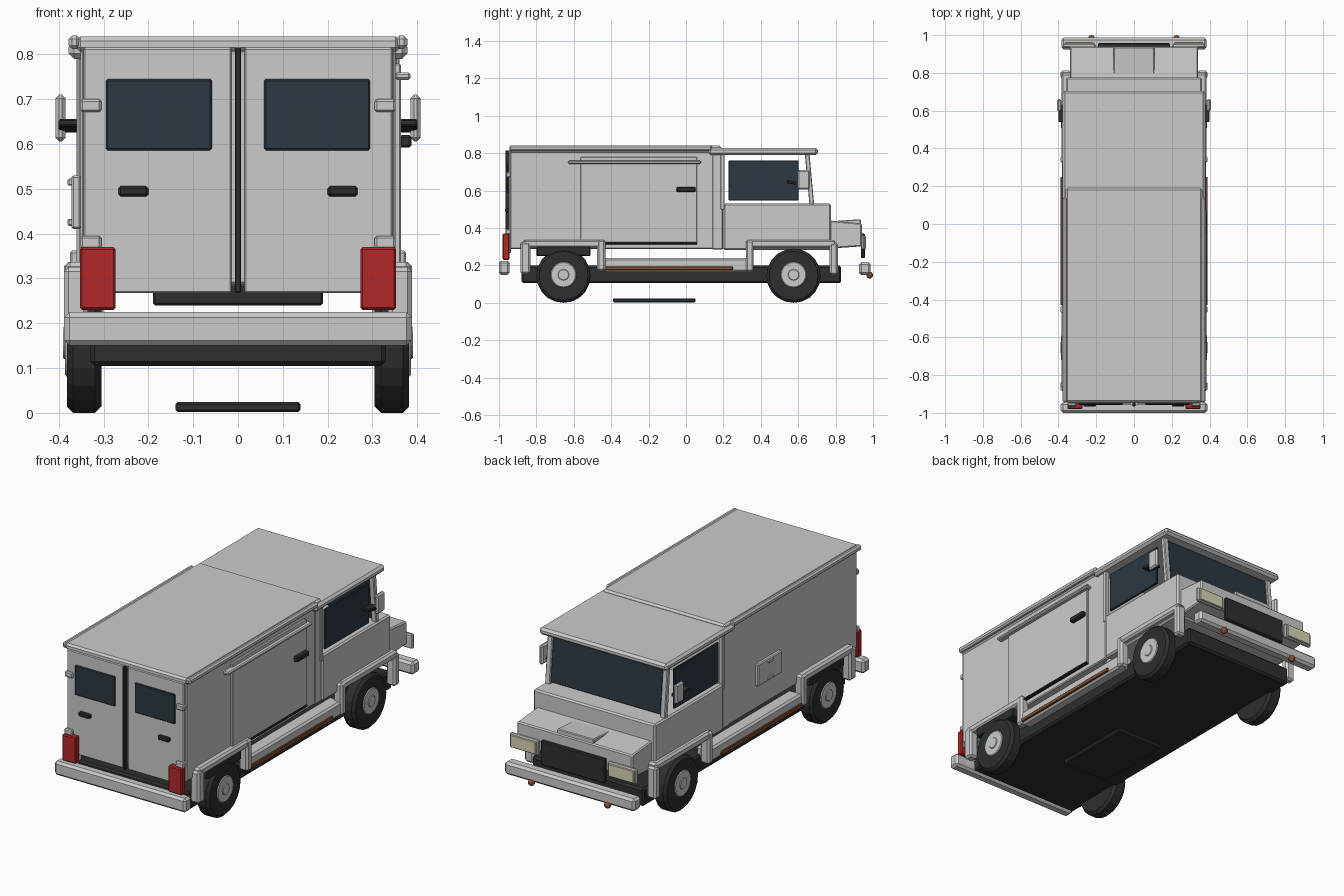
import bpy, bmesh, math
from mathutils import Matrix

if "Cube" in bpy.data.objects:
    bpy.data.objects.remove(bpy.data.objects["Cube"])


def mat(name, rgb):
    m = bpy.data.materials.new(name)
    m.diffuse_color = (*rgb, 1)
    m.use_nodes = True
    m.node_tree.nodes["Principled BSDF"].inputs["Base Color"].default_value = m.diffuse_color
    return m


BLACK = mat("black_rubber", (0.025, 0.028, 0.03))
GLASS = mat("dark_glass", (0.025, 0.04, 0.055))
RED = mat("red_lens", (0.45, 0.02, 0.02))
ORANGE = mat("orange_marker", (0.25, 0.08, 0.03))
CREAM = mat("headlight_lens", (0.7, 0.67, 0.48))


def finish(name, bm, m=None, bevel=0.006):
    bmesh.ops.recalc_face_normals(bm, faces=bm.faces)
    me = bpy.data.meshes.new(name)
    bm.to_mesh(me)
    bm.free()
    ob = bpy.data.objects.new(name, me)
    bpy.context.collection.objects.link(ob)
    if m:
        me.materials.append(m)
    if bevel:
        b = ob.modifiers.new("bevel", 'BEVEL')
        b.width, b.segments = bevel, 1
    return ob


def box(name, x, y, z, m=None, bevel=0.005):
    """Box from (min, max) ranges."""
    bm = bmesh.new()
    bmesh.ops.create_cube(bm, size=1)
    for v in bm.verts:
        v.co = [r[0] if c < 0 else r[1] for c, r in zip(v.co, (x, y, z))]
    return finish(name, bm, m, bevel)


def pair(name, x, y, z, m=None, bevel=0.005):
    """The same box on both sides of the van."""
    box(name + "_right", x, y, z, m, bevel)
    box(name + "_left", (-x[1], -x[0]), y, z, m, bevel)


def prism(name, profile, x, m=None, bevel=0.005):
    """Side profile of (y, z) points extruded across x."""
    bm = bmesh.new()
    f = bm.faces.new([bm.verts.new((x[0], y, z)) for y, z in profile])
    new = bmesh.ops.extrude_face_region(bm, geom=[f])["geom"]
    for v in new:
        if isinstance(v, bmesh.types.BMVert):
            v.co.x = x[1]
    return finish(name, bm, m, bevel)


def disc(name, x, y, z, r, m=None, bevel=0.005, sides=20):
    """Cylinder lying along x."""
    bm = bmesh.new()
    mtx = Matrix.Translation(((x[0] + x[1]) / 2, y, z)) @ Matrix.Rotation(math.pi / 2, 4, 'Y')
    bmesh.ops.create_cone(bm, cap_ends=True, segments=sides, radius1=r, radius2=r,
                          depth=abs(x[1] - x[0]), matrix=mtx)
    return finish(name, bm, m, bevel)


# cargo body, chassis and roofs
box("cargo_body", (-.352, .352), (-.94, .16), (.287, .81))
box("chassis", (-.33, .33), (-.88, .83), (.105, .20), BLACK, .01)
box("under_plate", (-.14, .14), (-.39, .05), (.002, .024), BLACK)
box("cargo_roof", (-.362, .362), (-.945, .19), (.805, .84), None, .01)
pair("roof_rail", (.352, .378), (-.945, .14), (.812, .842), None, .008)
box("cab_roof", (-.378, .378), (.12, .705), (.79, .828), None, .012)

# cab lower body, pillars and glass
box("cab_body", (-.36, .36), (.2, .775), (.283, .53), None, .008)
pair("rear_pillar", (.33, .355), (.14, .198), (.285, .80))
pair("door_pillar", (.335, .36), (.185, .205), (.50, .80), None, .003)
for s, side in ((1, "right"), (-1, "left")):
    prism("windscreen_pillar_" + side, [(.66, .525), (.685, .525), (.66, .80), (.635, .80)],
          (s * .325, s * .355), None, .004)
prism("windscreen", [(.665, .54), (.68, .54), (.655, .785), (.64, .785)], (-.325, .325), GLASS, .003)
pair("side_window", (.342, .355), (.228, .602), (.548, .762), GLASS, .003)

# bonnet and nose
prism("bonnet", [(.77, .29), (.94, .302), (.94, .425), (.77, .44)], (-.34, .34), None, .006)
prism("bonnet_panel", [(.785, .42), (.935, .41), (.935, .447), (.785, .437)], (-.108, .108), None, .004)
box("grille", (-.19, .19), (.935, .957), (.24, .37), BLACK)
pair("headlight_housing", (.205, .375), (.935, .955), (.285, .362))
pair("headlight", (.215, .365), (.95, .963), (.29, .357), CREAM, .003)

# bumpers and markers
box("front_bumper", (-.385, .385), (.925, .987), (.15, .217), None, .012)
box("rear_bumper", (-.388, .388), (-1, -.943), (.15, .225), None, .012)
for s in (-1, 1):
    bm = bmesh.new()
    bmesh.ops.create_uvsphere(bm, u_segments=12, v_segments=8, radius=.018,
                              matrix=Matrix.Translation((s * .225, .982, .148)))
    finish("bumper_marker", bm, ORANGE, 0)

# rear doors
pair("rear_door", (.014, .345), (-.95, -.935), (.267, .815), None, .004)
box("door_seam", (-.007, .007), (-.965, -.94), (.268, .815), BLACK, .003)
pair("rear_window", (.058, .295), (-.957, -.945), (.586, .745), GLASS, .004)
pair("rear_handle", (.2, .267), (-.967, -.945), (.483, .506), BLACK)
pair("rear_hinge", (.305, .352), (-.962, -.935), (.671, .70))
pair("tail_light", (.273, .353), (-.98, -.945), (.23, .37), RED)
pair("tail_light_bracket", (.305, .352), (-.965, -.935), (.365, .395))

# sliding door on the right side
box("sliding_door", (.345, .364), (-.565, .06), (.315, .78), None, .004)
box("slide_rail", (.35, .385), (-.63, .08), (.743, .76))
box("lower_rail", (.35, .37), (-.56, .06), (.312, .324), BLACK, .003)
box("sliding_door_handle", (.36, .387), (-.05, .05), (.592, .62), BLACK)

# filler flap on the left side
box("filler_flap", (-.372, -.35), (-.28, -.08), (.41, .53))
for z in (.425, .515):
    box("flap_knob", (-.38, -.365), (-.2, -.16), (z - .008, z + .008), None, .003)

# sills and wheel arches
pair("sill", (.3, .38), (-.44, .345), (.165, .24), None, .01)
pair("sill_strip", (.37, .389), (-.43, .25), (.174, .195), ORANGE, .003)
pair("front_arch_top", (.33, .385), (.335, .80), (.295, .337), None, .01)
pair("front_arch_back", (.335, .388), (.32, .362), (.165, .335), None, .01)
pair("front_arch_front", (.335, .388), (.768, .812), (.15, .32), None, .01)
pair("rear_arch_top", (.33, .385), (-.87, -.44), (.295, .337), None, .01)
pair("rear_arch_back", (.335, .388), (-.885, -.832), (.155, .325), None, .01)
pair("rear_arch_front", (.335, .388), (-.475, -.43), (.17, .337), None, .01)
pair("rear_arch_liner", (.3, .378), (-.8, -.51), (.25, .305), BLACK)

# wheels
for s in (-1, 1):
    for y in (-.655, .575):
        disc("tyre", (s * .305, s * .382), y, .145, .145, BLACK, .014)
        disc("wheel_rim", (s * .35, s * .386), y, .15, .07)
        disc("wheel_hub", (s * .36, s * .39), y, .15, .03, None, .003, 16)

# wing mirrors
pair("mirror", (.385, .407), (.595, .662), (.606, .71), None, .008)
for s, side in ((1, "right"), (-1, "left")):
    prism("mirror_arm_" + side, [(.54, .64), (.63, .625), (.63, .64), (.54, .656)],
          (s * .352, s * .4), BLACK, .003)
